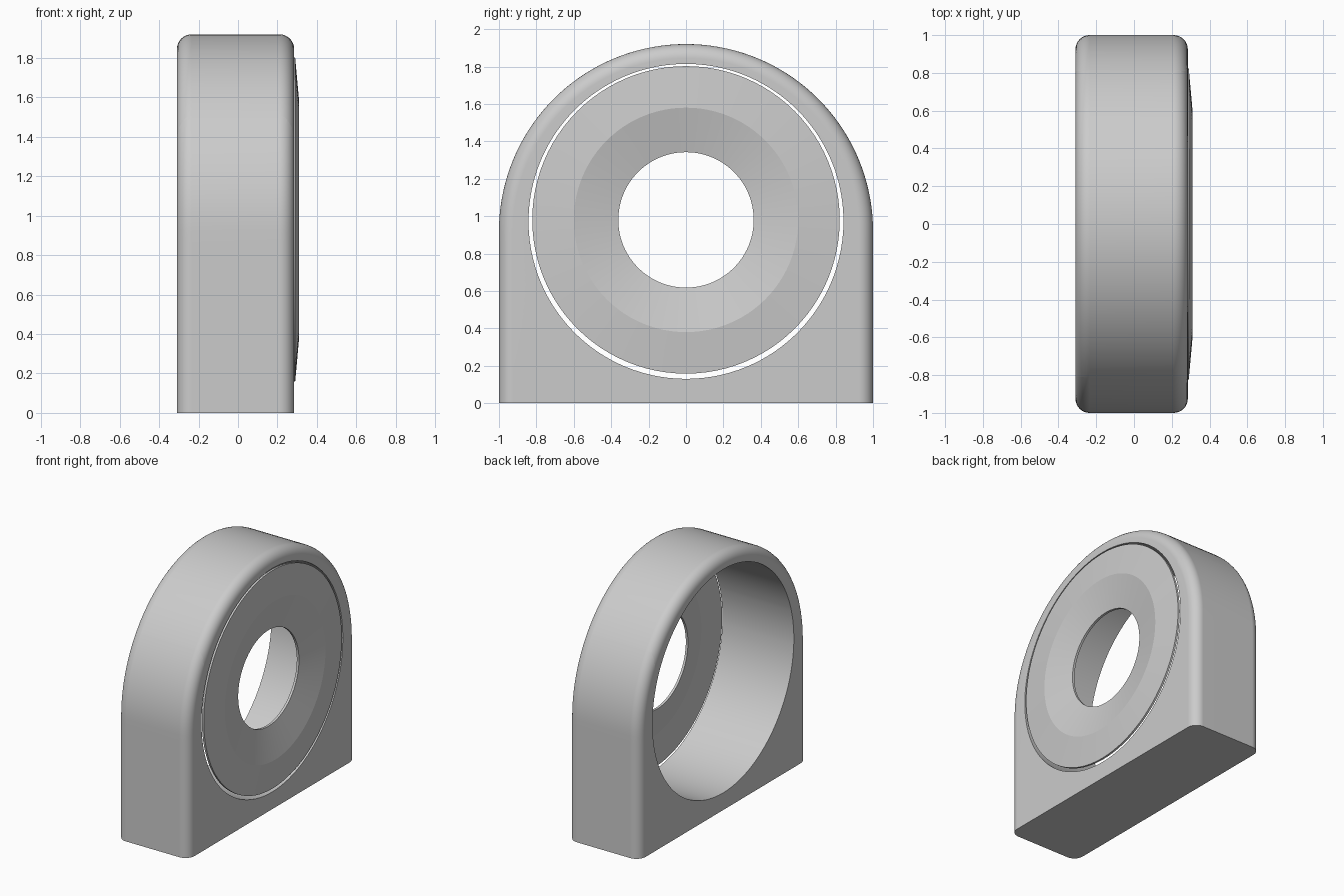
import bpy, bmesh
from math import sin, cos, pi, atan2, radians

if "Cube" in bpy.data.objects:
    bpy.data.objects.remove(bpy.data.objects["Cube"])

X0, X1 = -0.31, 0.285          # housing depth range
ARCH_Z, FILLET = 0.92, 0.075   # arch centre height, edge rounding
BORE_Z, BORE_R = 0.972, 0.842
DISC_Z = 0.98


def outline(inset):
    """Arched housing outline in (y, z), narrowed by inset; base stays at z = 0."""
    w = 1 - inset
    pts = [(w * cos(pi * i / 72), ARCH_Z + w * sin(pi * i / 72)) for i in range(73)]
    pts += [(-w, ARCH_Z * (1 - i / 16)) for i in range(1, 17)]
    pts += [(-w + 2 * w * i / 32, 0) for i in range(1, 33)]
    pts += [(w, ARCH_Z * i / 16) for i in range(1, 16)]
    return pts


def bore():
    """Bore circle with one point facing each outline point."""
    angles = [atan2(z - BORE_Z, y) for y, z in outline(FILLET)]
    return [(BORE_R * cos(a), BORE_Z + BORE_R * sin(a)) for a in angles]


def loft(bm, loops):
    """Skin a closed series of (x, [(y, z), ...]) loops with quads."""
    rings = [[bm.verts.new((x, y, z)) for y, z in pts] for x, pts in loops]
    for k, a in enumerate(rings):
        b = rings[(k + 1) % len(rings)]
        for i in range(len(a)):
            j = (i + 1) % len(a)
            bm.faces.new((a[i], a[j], b[j], b[i]))
    bmesh.ops.recalc_face_normals(bm, faces=bm.faces)


def finish(bm, name, angle):
    mesh = bpy.data.meshes.new(name)
    bm.to_mesh(mesh)
    bm.free()
    ob = bpy.data.objects.new(name, mesh)
    bpy.context.collection.objects.link(ob)
    bpy.ops.object.select_all(action='DESELECT')
    ob.select_set(True)
    bpy.context.view_layer.objects.active = ob
    bpy.ops.object.shade_smooth_by_angle(angle=radians(angle))
    mod = ob.modifiers.new("weighted_normals", 'WEIGHTED_NORMAL')
    mod.keep_sharp = True
    return ob


# Arched housing with rounded edges and a through bore
bm = bmesh.new()
N = 8
curve = [(FILLET * (1 - sin(pi / 2 * k / N)), FILLET * (1 - cos(pi / 2 * k / N)))
         for k in range(N + 1)]
loops = [(X0, bore())]
loops += [(X0 + dx, outline(FILLET - (FILLET - ins)))
          for ins, dx in curve]
loops += [(X1 - dx, outline(ins)) for ins, dx in reversed(curve)]
loops += [(X1, bore())]
loft(bm, loops)

# Seams where the upper cap meets the two shoulders
for s in (-1, 1):
    faces = [f for f in bm.faces if f.calc_center_median().z > 1.1]
    geom = faces + list({e for f in faces for e in f.edges}) \
        + list({v for f in faces for v in f.verts})
    cut = bmesh.ops.bisect_plane(bm, geom=geom, dist=1e-5,
                                 plane_co=(0, s * 0.81, 0), plane_no=(0, 1, 0))
    seam = [e for e in cut["geom_cut"] if isinstance(e, bmesh.types.BMEdge)]
    bmesh.ops.split_edges(bm, edges=seam)
finish(bm, "housing", 30)

# Thin dished cover disc, turned about the x axis
bm = bmesh.new()
profile = [(0.29, 0.822), (0.31, 0.60), (0.255, 0.362),
           (0.237, 0.362), (0.292, 0.60), (0.274, 0.822)]
SEG = 96
loft(bm, [(x, [(r * cos(2 * pi * i / SEG), DISC_Z + r * sin(2 * pi * i / SEG))
               for i in range(SEG)]) for x, r in profile])
finish(bm, "cover_disc", 12)
